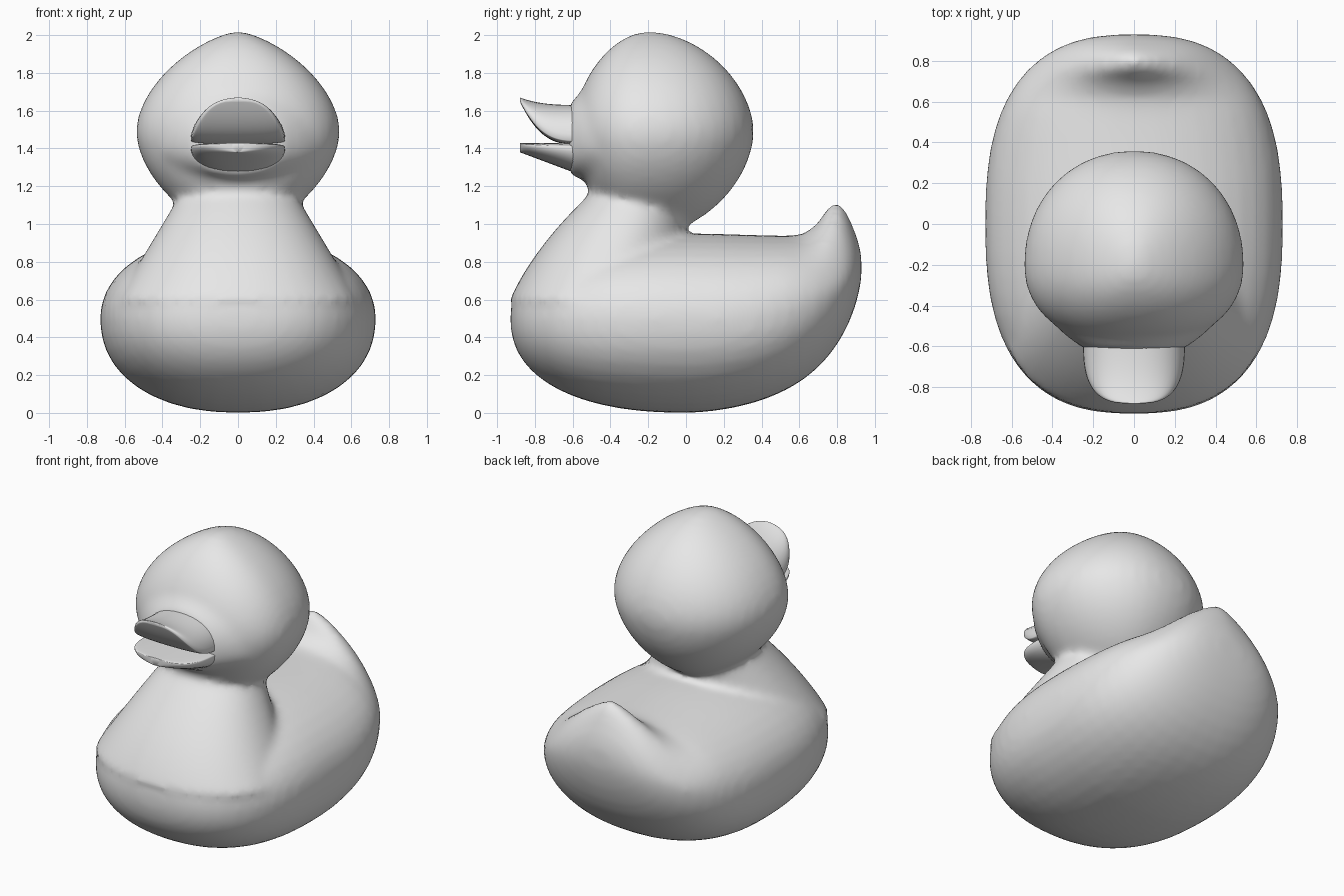
import bpy, bmesh, math

cube = bpy.data.objects.get("Cube")
if cube:
    bpy.data.objects.remove(cube, do_unlink=True)

grey = bpy.data.materials.new("plain grey")
grey.use_nodes = True
colour = (0.8, 0.8, 0.8, 1)
grey.diffuse_color = colour
grey.node_tree.nodes["Principled BSDF"].inputs["Base Color"].default_value = colour


def dome(fraction, roundness):
    """Height of a unit superellipse at a fraction of its half length."""
    return (1 - abs(fraction) ** roundness) ** (1 / roundness)


def power(value, roundness):
    return math.copysign(abs(value) ** (2 / roundness), value)


def stations(start, end, count=28):
    """Positions that crowd together towards both ends."""
    for k in range(count):
        ease = (1 - math.cos(math.pi * (k + 0.5) / count)) / 2
        yield start + (end - start) * ease


def loft(bm, rule, start, end, upright=False, sides=40):
    """Closed skin over rings whose low, high, half width, middle and roundness follow a rule."""
    rings = []
    for at in stations(start, end):
        low, high, width, middle, roundness = rule(at)
        ring = []
        for i in range(sides):
            turn = math.tau * i / sides
            s = math.sin(turn)
            upper = s > 0
            bend = roundness if upper else 2.2
            x = width * power(math.cos(turn), bend)
            v = middle + (high - middle if upper else middle - low) * power(s, bend)
            ring.append(bm.verts.new((x, v, at) if upright else (x, at, v)))
        rings.append(ring)
    for a, b in zip(rings, rings[1:]):
        for i in range(sides):
            j = (i + 1) % sides
            bm.faces.new((a[i], a[j], b[j], b[i]))
    bm.faces.new(rings[0])
    bm.faces.new(rings[-1])
    bmesh.ops.recalc_face_normals(bm, faces=bm.faces)


def make_object(name, bm):
    mesh = bpy.data.meshes.new(name)
    bm.to_mesh(mesh)
    bm.free()
    mesh.materials.append(grey)
    obj = bpy.data.objects.new(name, mesh)
    bpy.context.collection.objects.link(obj)
    bpy.ops.object.select_all(action="DESELECT")
    obj.select_set(True)
    bpy.context.view_layer.objects.active = obj
    bpy.ops.object.shade_smooth_by_angle(angle=math.radians(60))
    return obj


LENGTH = 0.93


def body_rule(y):
    """Rounded hull that rises behind into a narrow, upturned tail."""
    f = y / LENGTH
    tail = math.exp(-((y - 0.8) / 0.1) ** 2)
    peak = math.exp(-((y - 0.8) / 0.14) ** 2)
    middle = 0.5 + 0.25 * max(f, 0) ** 3
    low = middle * (1 - dome(f, 1.8 if f > 0 else 2.3))
    high = middle + 0.45 * dome(f, 2.3) + 0.2 * tail
    return low, high, 0.73 * dome(f, 2.6), middle, 2.1 - 0.8 * peak


def neck_rule(z):
    """Neck that flares down and forward into the breast."""
    drop = 1.1 - z
    front = -0.57 - drop + 0.55 * drop ** 2
    return front, 0, 0.34 + 0.6 * drop, front / 2, 2


CROWN, CHEEK, NAPE = 2.02, 1.49, 0.94


def head_rule(z):
    """Egg-shaped head, fuller behind than in front, with a peaked crown."""
    reach = CROWN - CHEEK if z > CHEEK else CHEEK - NAPE
    size = dome((z - CHEEK) / reach, 1.8)
    centre = -0.2
    return centre - 0.4 * size, centre + 0.56 * size, 0.54 * size ** 1.25, centre, 2.1


MUZZLE = -0.62


def muzzle_rule(y):
    """Face that tapers forward to the root of the bill."""
    t = y - MUZZLE
    return 1.26 - 0.3 * t, 1.63 + 1.1 * t, 0.23 + 1.6 * t - 2.6 * t ** 2, 1.44, 2


# Body, neck and head fused into one soft skin
bm = bmesh.new()
loft(bm, body_rule, -LENGTH, LENGTH)
loft(bm, neck_rule, 0.6, 1.2, upright=True)
loft(bm, head_rule, NAPE, CROWN, upright=True)
loft(bm, muzzle_rule, MUZZLE, -0.3)
duck = make_object("body_and_head", bm)
remesh = duck.modifiers.new("Blend", "REMESH")
remesh.mode = "VOXEL"
remesh.voxel_size = 0.025
remesh.use_smooth_shade = True
smooth = duck.modifiers.new("Soften", "SMOOTH")
smooth.factor = 0.5
smooth.iterations = 8

BILL_ROOT, BILL_TIP = -0.56, -0.88


def along_bill(y):
    return (y - BILL_ROOT) / (BILL_TIP - BILL_ROOT)


def upper_bill_rule(y):
    """Domed bill whose underside sweeps up to a flicked tip."""
    t = along_bill(y)
    low = 1.42 + 0.23 * t ** 3
    high = 1.63 + 0.04 * t ** 3
    return low, high, 0.25 * dome(t, 3), low + 0.1 * (high - low), 2.2


def lower_bill_rule(y):
    """Flat-topped bill that thins towards the tip."""
    t = along_bill(y)
    low, high = 1.26 + 0.12 * t, 1.43
    return low, high, 0.25 * dome(t, 3), high - 0.15 * (high - low), 2.2


for name, rule in (("upper_bill", upper_bill_rule), ("lower_bill", lower_bill_rule)):
    bm = bmesh.new()
    loft(bm, rule, BILL_ROOT, BILL_TIP)
    make_object(name, bm)
